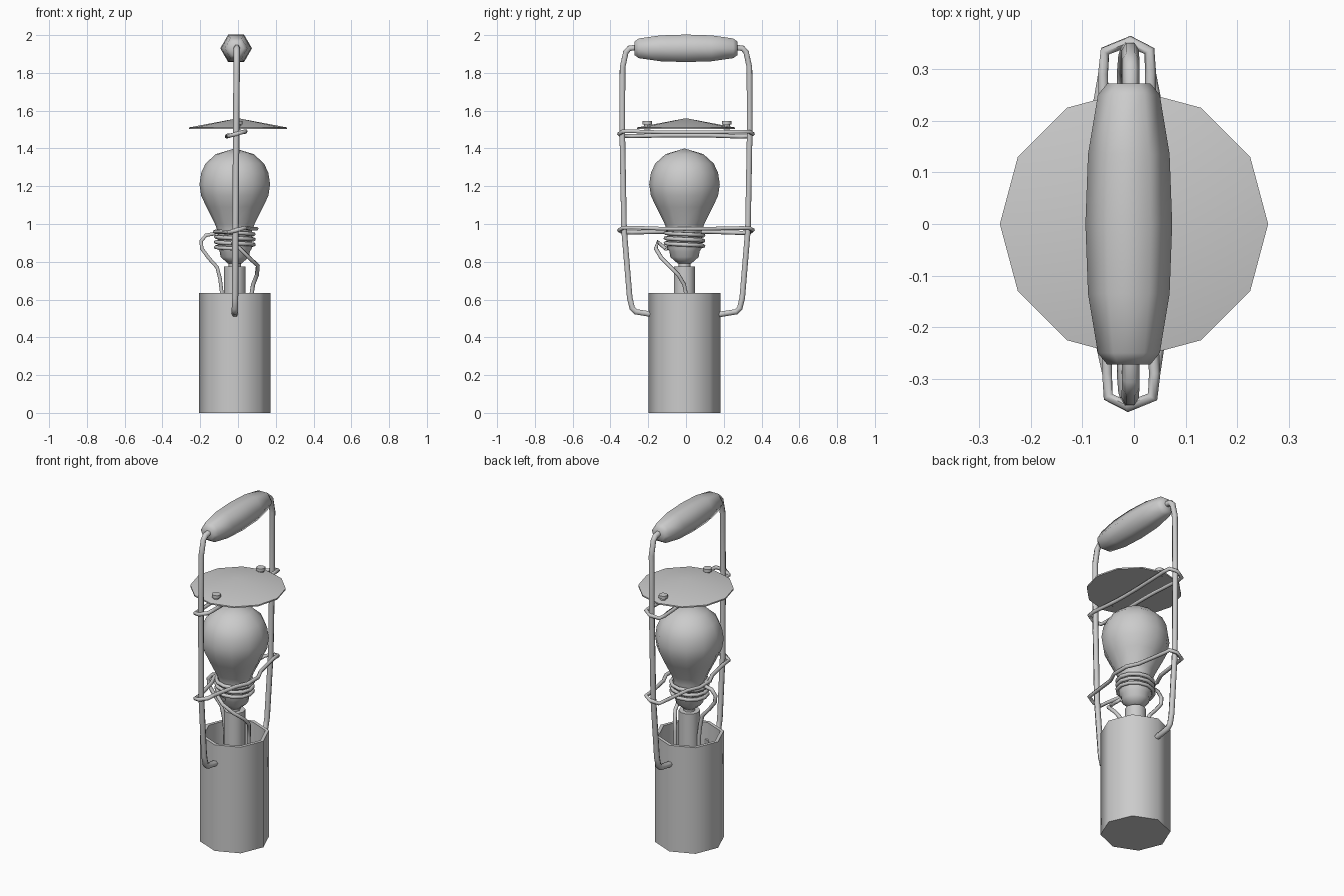
import bpy, bmesh, math
from mathutils import Matrix, Vector

cube = bpy.data.objects.get("Cube")
if cube:
    bpy.data.objects.remove(cube)

grey = bpy.data.materials.new("plain grey")
grey.use_nodes = True
GREY = (0.6, 0.6, 0.6, 1)
grey.diffuse_color = GREY
grey.node_tree.nodes["Principled BSDF"].inputs["Base Color"].default_value = GREY

CX, CY = -0.017, -0.008  # axis shared by the can, socket and bulb


def finish(obj, angle=50):
    obj.data.materials.clear()
    obj.data.materials.append(grey)
    bpy.ops.object.select_all(action='DESELECT')
    obj.select_set(True)
    bpy.context.view_layer.objects.active = obj
    bpy.ops.object.shade_smooth_by_angle(angle=math.radians(angle))
    return obj


def lathe(name, profile, sides, loc, turn=None, angle=50):
    """Revolve (radius, height) points about z; zero radius closes an end."""
    bm = bmesh.new()
    rings = []
    for r, z in profile:
        count = sides if r > 0 else 1
        rings.append([bm.verts.new((r * math.cos(math.tau * i / sides),
                                    r * math.sin(math.tau * i / sides), z))
                      for i in range(count)])
    for a, b in zip(rings, rings[1:]):
        for i in range(sides):
            j = (i + 1) % sides
            quad = [a[i % len(a)], a[j % len(a)], b[j % len(b)], b[i % len(b)]]
            bm.faces.new(list(dict.fromkeys(quad)))
    bmesh.ops.recalc_face_normals(bm, faces=bm.faces)
    if turn:
        bm.transform(turn)
    mesh = bpy.data.meshes.new(name)
    bm.to_mesh(mesh)
    bm.free()
    obj = bpy.data.objects.new(name, mesh)
    obj.location = loc
    bpy.context.collection.objects.link(obj)
    return finish(obj, angle)


def wire(name, points, radius, closed=False):
    """Six-sided tube through the points."""
    curve = bpy.data.curves.new(name, 'CURVE')
    curve.dimensions = '3D'
    curve.bevel_depth = radius
    curve.bevel_resolution = 1
    curve.use_fill_caps = True
    spline = curve.splines.new('POLY')
    spline.points.add(len(points) - 1)
    for p, co in zip(spline.points, points):
        p.co = (*co, 1)
    spline.use_cyclic_u = closed
    obj = bpy.data.objects.new(name, curve)
    bpy.context.collection.objects.link(obj)
    bpy.ops.object.select_all(action='DESELECT')
    obj.select_set(True)
    bpy.context.view_layer.objects.active = obj
    bpy.ops.object.convert(target='MESH')
    return finish(bpy.context.view_layer.objects.active, 65)


# Open can with a thick wall, and the socket post inside it
lathe("can", [(0, 0), (0.19, 0), (0.19, 0.635), (0.17, 0.635), (0.17, 0.03), (0, 0.03)],
      8, (CX, CY, 0))
lathe("socket_post", [(0, 0.03), (0.058, 0.03), (0.058, 0.775), (0, 0.775)], 10, (CX, CY, 0))
lathe("contact_nub", [(0, 0.77), (0.032, 0.77), (0.032, 0.81), (0, 0.81)], 8, (CX, CY, 0))

# Bulb with its cap
lathe("bulb", [(0, 0.79), (0.035, 0.79), (0.075, 0.825), (0.08, 0.855), (0.09, 0.87),
               (0.09, 0.96), (0.105, 1.0), (0.15, 1.09), (0.178, 1.15), (0.187, 1.21),
               (0.178, 1.27), (0.155, 1.32), (0.1, 1.37), (0, 1.4)], 12, (CX, CY, 0), angle=60)

# Coil round the bulb cap, with two leads running down into the can
TURNS, STEPS = 3.25, 12
coil = []
for i in range(int(TURNS * STEPS) + 1):
    a = math.pi + math.tau * i / STEPS
    coil.append((CX + 0.1 * math.cos(a), CY + 0.1 * math.sin(a),
                 0.96 - 0.09 * i / (TURNS * STEPS)))
wire("cap_coil", coil, 0.011)
wire("left_lead", [(-0.12, 0, 0.95), (-0.17, 0, 0.94), (-0.195, 0, 0.91), (-0.192, 0, 0.87),
                   (-0.155, 0, 0.82), (-0.11, 0, 0.77), (-0.095, 0, 0.71),
                   (-0.085, 0, 0.63), (-0.085, 0, 0.4)], 0.011)
wire("right_lead", [coil[-1], (-0.03, -0.15, 0.905), (0.01, -0.16, 0.87), (0.06, -0.13, 0.82),
                    (0.105, -0.09, 0.78), (0.1, -0.04, 0.73), (0.08, -0.01, 0.68),
                    (0.072, 0, 0.63), (0.072, 0, 0.4)], 0.011)

# Wire frame: two uprights from the can to the handle
SIDE = [(0.17, 0.52), (0.265, 0.535), (0.285, 0.555), (0.298, 0.61), (0.328, 0.97),
        (0.337, 1.47), (0.336, 1.83), (0.318, 1.91), (0.3, 1.93), (0.255, 1.935)]
for name, s in (("front_upright", -1), ("back_upright", 1)):
    wire(name, [(-0.02 + 0.007 * z, s * y, z) for y, z in SIDE], 0.017)

# Hexagonal wooden-style grip lying along y
lathe("handle", [(0, -0.272), (0.042, -0.272), (0.06, -0.25), (0.079, -0.135), (0.084, 0),
                 (0.079, 0.135), (0.06, 0.25), (0.042, 0.272), (0, 0.272)],
      6, (-0.01, 0, 1.93), Matrix.Rotation(math.radians(-90), 4, 'X'), angle=62)

# Shallow conical shade and its two fixing pegs
lathe("shade", [(0, 1.503), (0.26, 1.503), (0.26, 1.511), (0, 1.56)], 12, (0, 0, 0))
for name, y in (("front_peg", -0.205), ("back_peg", 0.215)):
    lathe(name, [(0, 1.5), (0.017, 1.5), (0.017, 1.528), (0.025, 1.528),
                 (0.025, 1.546), (0, 1.546)], 8, (0, y, 0))


# Long tie loops hooked round both uprights; the lower one bows round the bulb
def tie(name, z, bow):
    half = [(0.04, -0.29), (0.036, -0.335), (-0.012, -0.354), (-0.05, -0.335), (-0.052, -0.29)]
    pts = []
    for s in (1, -1):
        pts += [(-0.01 + s * (x + 0.01), s * y, z + s * 0.17 * (x + 0.01)) for x, y in half]
        for y in (-0.12, -0.05, 0.05, 0.12):
            side = bow if abs(y) < 0.1 else (bow + 0.045) / 2
            pts.append((-0.012 - s * side, s * y, z - s * 0.008))
    # keep both hooks tilted the same way
    pts = [(x, y, z + 0.28 * (x + 0.01) if abs(y) > 0.25 else pz) for x, y, pz in pts]
    wire(name, pts, 0.011, closed=True)


tie("upper_tie", 1.477, 0.04)
tie("lower_tie", 0.967, 0.11)
